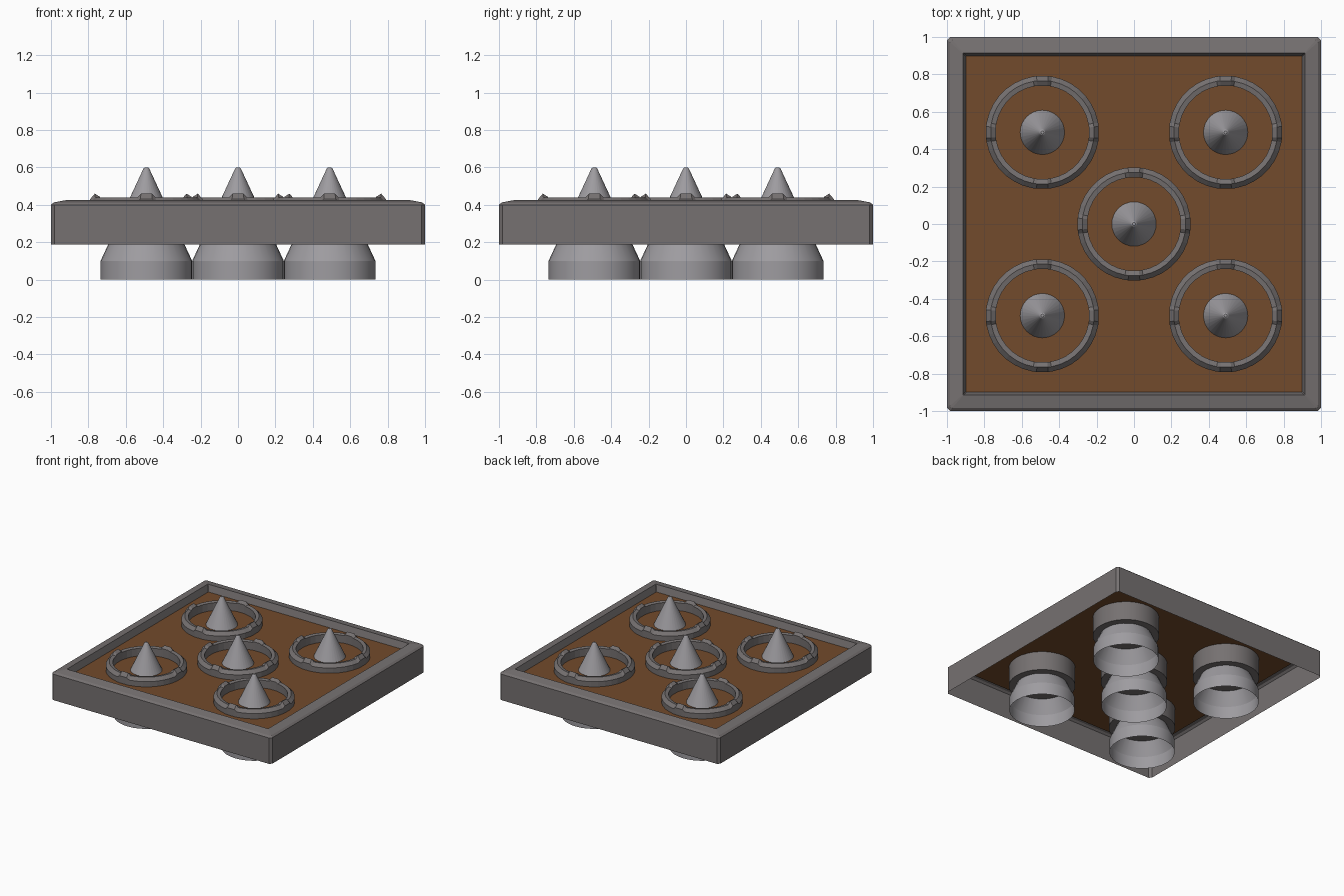
import bpy, math

if "Cube" in bpy.data.objects:
    bpy.data.objects.remove(bpy.data.objects["Cube"])

def material(name, rgb):
    m = bpy.data.materials.new(name)
    m.diffuse_color = (*rgb, 1)
    m.use_nodes = True
    m.node_tree.nodes["Principled BSDF"].inputs["Base Color"].default_value = m.diffuse_color
    return m

DARK = material("dark_metal", (0.18, 0.165, 0.165))
STEEL = material("steel", (0.34, 0.33, 0.35))
BROWN = material("brown_board", (0.17, 0.07, 0.025))

def skin(name, loops, mat, cap_first=False, cap_last=False, smooth=None):
    """Join equal-length vertex loops with quads, bottom/outside first."""
    n = len(loops[0])
    verts = [v for loop in loops for v in loop]
    faces = []
    for k in range(len(loops) - 1):
        for i in range(n):
            j = (i + 1) % n
            faces.append((k*n + i, k*n + j, (k+1)*n + j, (k+1)*n + i))
    if cap_first:
        faces.append(tuple(reversed(range(n))))
    if cap_last:
        faces.append(tuple(range((len(loops)-1)*n, len(loops)*n)))
    me = bpy.data.meshes.new(name)
    me.from_pydata(verts, [], faces)
    me.materials.append(mat)
    ob = bpy.data.objects.new(name, me)
    bpy.context.collection.objects.link(ob)
    if smooth:
        bpy.ops.object.select_all(action='DESELECT')
        ob.select_set(True)
        bpy.context.view_layer.objects.active = ob
        bpy.ops.object.shade_smooth_by_angle(angle=math.radians(smooth))
    return ob

def circle(cx, cy, r, z, n=32):
    return [(cx + r*math.cos(2*math.pi*i/n), cy + r*math.sin(2*math.pi*i/n), z)
            for i in range(n)]

def square(h, z, c):
    """Square with clipped corners."""
    d = h - c
    return [(h, -d, z), (h, d, z), (d, h, z), (-d, h, z),
            (-h, d, z), (-h, -d, z), (-d, -h, z), (d, -h, z)]

# hollow outer frame, open below
frame_profile = [(1.0, 0.187, 0.018), (1.0, 0.40, 0.018), (0.985, 0.413, 0.012),
                 (0.915, 0.426, 0.003), (0.898, 0.37, 0.003)]
skin("frame", [square(h, z, c) for h, z, c in frame_profile], DARK)

# brown floor board
skin("floor_board", [square(0.9, 0.365, 0.003), square(0.9, 0.372, 0.003)],
     BROWN, True, True)

# ring angles, with four raised lugs on the quarter points
ring_angles = []
for q in range(4):
    for a in (-10, -6, 6, 10, 20, 30, 40, 50, 60, 70):
        ring_angles.append((q*90 + a, abs(a) == 6))

def ring_loop(cx, cy, r, z, lift):
    return [(cx + r*math.cos(math.radians(a)), cy + r*math.sin(math.radians(a)),
             z + (lift if lug else 0)) for a, lug in ring_angles]

ring_profile = [(0.303, 0.37, 0), (0.303, 0.415, 0.015), (0.277, 0.44, 0.02),
                (0.25, 0.435, 0.008), (0.25, 0.37, 0)]
spike_profile = [(0.245, 0.0), (0.245, 0.1), (0.015, 0.595), (0.008, 0.6)]

s = 0.49
for k, (x, y) in enumerate([(0, 0), (s, s), (-s, s), (-s, -s), (s, -s)]):
    # collar around the hole
    skin(f"collar_{k}", [ring_loop(x, y, r, z, l) for r, z, l in ring_profile], DARK)
    # sleeve hanging under the board
    skin(f"sleeve_{k}", [circle(x, y, 0.25, 0.21), circle(x, y, 0.25, 0.366)],
         DARK, cap_first=True, smooth=30)
    # spike with a hollow base
    skin(f"spike_{k}", [circle(x, y, r, z) for r, z in spike_profile],
         STEEL, cap_last=True, smooth=20)
